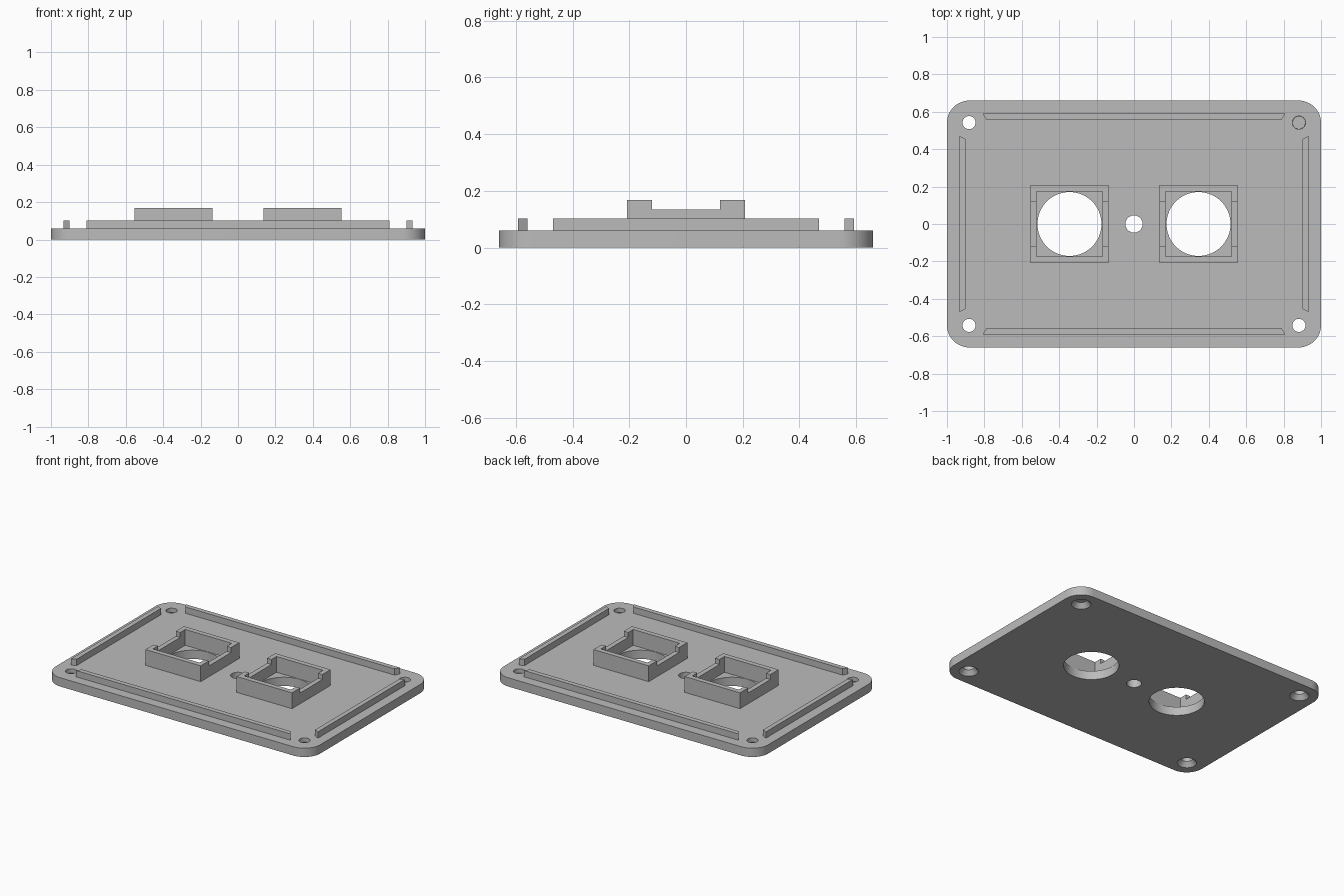
import bpy
from math import cos, sin, pi

cube = bpy.data.objects.get("Cube")
if cube:
    bpy.data.objects.remove(cube, do_unlink=True)

grey = bpy.data.materials.new("grey plastic")
grey.use_nodes = True
GREY = (0.5, 0.5, 0.5, 1)
grey.diffuse_color = GREY
grey.node_tree.nodes["Principled BSDF"].inputs["Base Color"].default_value = GREY

PLATE_TOP = 0.06


def prism(name, bottom, z0, z1, top=None):
    """Solid between a counter-clockwise outline and an optional different top outline."""
    top = top or bottom
    n = len(bottom)
    verts = [(x, y, z0) for x, y in bottom] + [(x, y, z1) for x, y in top]
    faces = [list(range(n))[::-1], list(range(n, 2 * n))]
    faces += [(i, (i + 1) % n, n + (i + 1) % n, n + i) for i in range(n)]
    mesh = bpy.data.meshes.new(name)
    mesh.from_pydata(verts, [], faces)
    mesh.materials.append(grey)
    obj = bpy.data.objects.new(name, mesh)
    bpy.context.collection.objects.link(obj)
    return obj


def arc(cx, cy, r, start=0, sweep=2 * pi, steps=64, closed=True):
    count = steps if closed else steps + 1
    return [(cx + r * cos(start + sweep * i / steps),
             cy + r * sin(start + sweep * i / steps)) for i in range(count)]


def rect(cx, cy, hx, hy):
    return [(cx - hx, cy - hy), (cx + hx, cy - hy), (cx + hx, cy + hy), (cx - hx, cy + hy)]


def select(obj):
    bpy.ops.object.select_all(action="DESELECT")
    obj.select_set(True)
    bpy.context.view_layer.objects.active = obj


def cut(obj, cutter):
    """Subtract the cutter from the part and discard it."""
    cutter.hide_render = True
    mod = obj.modifiers.new("cut", "BOOLEAN")
    mod.operation = "DIFFERENCE"
    mod.solver = "EXACT"
    mod.object = cutter
    select(obj)
    bpy.ops.object.modifier_apply(modifier=mod.name)
    bpy.data.objects.remove(cutter, do_unlink=True)


# Rounded base plate
HX, HY, R = 1.0, 0.66, 0.12
outline = []
for k, (sx, sy) in enumerate([(1, 1), (-1, 1), (-1, -1), (1, -1)]):
    outline += arc(sx * (HX - R), sy * (HY - R), R, k * pi / 2, pi / 2, 16, False)
plate = prism("base_plate", outline, 0, PLATE_TOP)

# Two large openings and the small middle hole
for x, r in ((-0.345, 0.171), (0, 0.046), (0.345, 0.171)):
    cut(plate, prism("hole_cutter", arc(x, 0, r), -0.1, 0.2))

# Corner screw holes, countersunk from below
for sx in (-1, 1):
    for sy in (-1, 1):
        x, y = sx * 0.882, sy * 0.542
        cut(plate, prism("screw_cutter", arc(x, y, 0.035, steps=40), -0.1, 0.2))
        cut(plate, prism("countersink_cutter", arc(x, y, 0.07, steps=40), -0.012, 0.032,
                         arc(x, y, 0.034, steps=40)))
select(plate)
bpy.ops.object.shade_smooth_by_angle(angle=pi / 6)

# Square sockets, lowered in the middle of their side walls
for side, sx in (("right", -1), ("left", 1)):
    x = sx * 0.345
    socket = prism(side + "_socket_frame", rect(x, 0, 0.209, 0.208), PLATE_TOP, 0.168)
    cut(socket, prism("socket_cutter", rect(x, 0, 0.176, 0.174), 0, 0.3))
    cut(socket, prism("notch_cutter", rect(x, 0, 0.3, 0.12), 0.134, 0.3))

# Locating rails with mitred ends along the four edges
RAIL_TOP = 0.103
for name, s in (("front_rail", -1), ("back_rail", 1)):
    pts = [(-0.79 * s, 0.559 * s), (0.79 * s, 0.559 * s),
           (0.81 * s, 0.592 * s), (-0.81 * s, 0.592 * s)]
    prism(name, pts, PLATE_TOP, RAIL_TOP)
for name, s in (("right_rail", -1), ("left_rail", 1)):
    pts = [(0.901 * s, -0.455 * s), (0.933 * s, -0.47 * s),
           (0.933 * s, 0.47 * s), (0.901 * s, 0.455 * s)]
    prism(name, pts, PLATE_TOP, RAIL_TOP)
